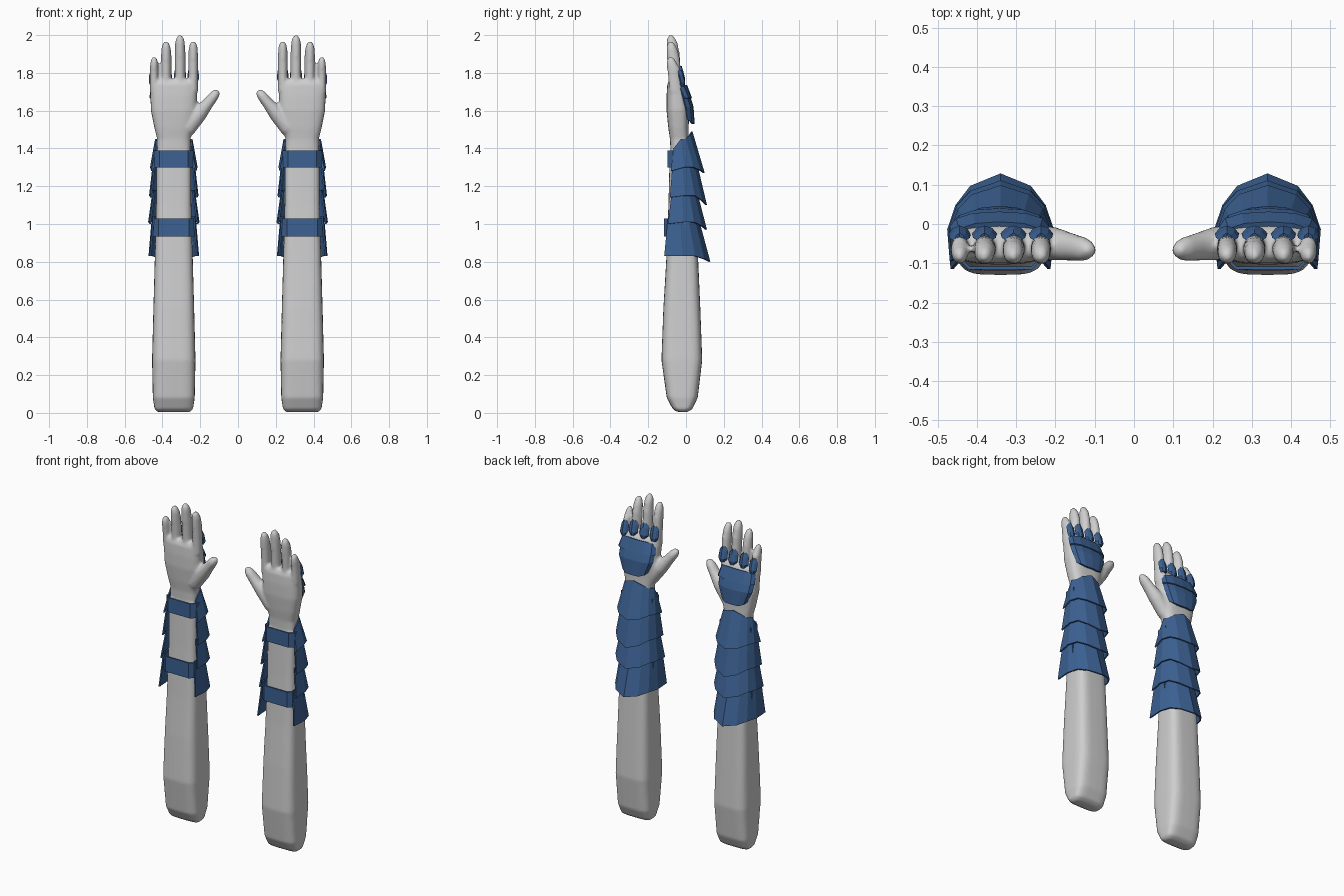
import bpy, bmesh, math

cube = bpy.data.objects.get("Cube")
if cube:
    bpy.data.objects.remove(cube)


def material(name, rgb):
    m = bpy.data.materials.new(name)
    m.use_nodes = True
    m.diffuse_color = (*rgb, 1)
    bsdf = next(n for n in m.node_tree.nodes if n.type == 'BSDF_PRINCIPLED')
    bsdf.inputs["Base Color"].default_value = (*rgb, 1)
    return m


GREY = material("pale grey", (0.62, 0.62, 0.62))
BLUE = material("steel blue", (0.045, 0.12, 0.29))
CX = 0.34  # distance of each arm from the centre


def finish(name, bm, mat):
    bmesh.ops.recalc_face_normals(bm, faces=bm.faces)
    me = bpy.data.meshes.new(name)
    bm.to_mesh(me)
    bm.free()
    me.materials.append(mat)
    ob = bpy.data.objects.new(name, me)
    bpy.context.collection.objects.link(ob)
    return ob


def skin_rows(bm, rows, closed):
    n = len(rows[0])
    for a, b in zip(rows, rows[1:]):
        for i in range(n if closed else n - 1):
            j = (i + 1) % n
            bm.faces.new((a[i], a[j], b[j], b[i]))


def loft(bm, s, rings, power=2.0, tilt=0.0, n=32):
    """Closed tube through rings of (x, y, z, half width, half depth)."""
    rows = []
    for x, y, z, rx, ry in rings:
        row = []
        for i in range(n):
            t = math.tau * i / n
            c, d = math.cos(t), math.sin(t)
            u = math.copysign(abs(c) ** (2 / power), c) * rx
            v = math.copysign(abs(d) ** (2 / power), d) * ry
            row.append(bm.verts.new((s * (x + u * math.cos(tilt)), y + v,
                                     z + u * math.sin(tilt))))
        rows.append(row)
    skin_rows(bm, rows, True)
    bm.faces.new(rows[0])
    bm.faces.new(rows[-1])


def shell(name, s, cx, rows, thick):
    """Open plate; each row is half a section from the middle outwards."""
    bm = bmesh.new()
    grid = []
    for row in rows:
        full = [(-x, y, z) for x, y, z in reversed(row) if x > 0] + list(row)
        grid.append([bm.verts.new((s * (cx + x), y, z)) for x, y, z in full])
    skin_rows(bm, grid, False)
    ob = finish(name, bm, BLUE)
    mod = ob.modifiers.new("thickness", 'SOLIDIFY')
    mod.thickness = thick
    mod.offset = 0
    return ob


def guard_row(w, back, front, zmid, zside, zfront):
    """Keeled section wrapping the back and both sides of the forearm."""
    d = back - front
    return [(0, back, zmid), (w * 0.58, back - d * 0.13, zmid + (zside - zmid) * 0.5),
            (w * 0.86, back - d * 0.33, zside), (w, back - d * 0.6, zside),
            (w * 0.95, front, zfront)]


# x, fingertip height, width, of index to little finger
FINGERS = [(0.237, 1.968, 0.026), (0.307, 2.0, 0.028),
           (0.381, 1.966, 0.027), (0.444, 1.886, 0.023)]

# forearm guard: top and bottom sections of each overlapping plate
GUARDS = [((0.095, 0.03, -0.065, 1.49, 1.45, 1.40), (0.122, 0.095, -0.08, 1.27, 1.30, 1.28)),
          ((0.105, 0.05, -0.07, 1.34, 1.34, 1.33), (0.127, 0.107, -0.085, 1.10, 1.15, 1.14)),
          ((0.108, 0.055, -0.075, 1.17, 1.18, 1.17), (0.132, 0.107, -0.095, 0.97, 1.01, 1.00)),
          ((0.112, 0.06, -0.095, 1.04, 1.04, 1.04), (0.130, 0.125, -0.115, 0.80, 0.83, 0.83))]

for s, side in ((1, "left"), (-1, "right")):
    # forearm, palm, fingers and thumb, fused into one skin
    bm = bmesh.new()
    loft(bm, s, [(CX, -0.018, 0.004, 0.085, 0.025), (CX, -0.018, 0.02, 0.102, 0.052),
                 (CX, -0.02, 0.08, 0.111, 0.082), (CX, -0.022, 0.28, 0.115, 0.108),
                 (CX, -0.022, 0.55, 0.108, 0.098), (CX, -0.02, 0.8, 0.101, 0.085),
                 (CX, -0.025, 1.1, 0.093, 0.068), (CX, -0.03, 1.38, 0.092, 0.056)], 4.0)
    loft(bm, s, [(CX, -0.03, 1.34, 0.09, 0.05), (CX, -0.035, 1.45, 0.088, 0.05),
                 (CX, -0.04, 1.51, 0.103, 0.054), (CX, -0.043, 1.6, 0.121, 0.06),
                 (CX, -0.048, 1.68, 0.124, 0.055), (CX, -0.054, 1.74, 0.125, 0.045),
                 (CX, -0.057, 1.765, 0.118, 0.03)], 3.0)
    for x, top, r in FINGERS:
        h = top - 1.72
        loft(bm, s, [(x, -0.056, 1.70, r, 0.034), (x, -0.06, 1.72 + h * 0.3, r, 0.034),
                     (x, -0.067, 1.72 + h * 0.65, r, 0.034),
                     (x, -0.074, top - 0.04, r * 0.93, 0.029),
                     (x, -0.079, top - 0.015, r * 0.72, 0.021),
                     (x, -0.081, top, r * 0.3, 0.008)], n=20)
    loft(bm, s, [(0.275, -0.045, 1.505, 0.05, 0.045), (0.206, -0.05, 1.585, 0.043, 0.043),
                 (0.162, -0.058, 1.635, 0.031, 0.036), (0.128, -0.064, 1.678, 0.027, 0.031),
                 (0.112, -0.066, 1.698, 0.02, 0.021), (0.105, -0.066, 1.707, 0.008, 0.01)],
         tilt=math.radians(39), n=20)
    arm = finish(side + "_arm", bm, GREY)
    mod = arm.modifiers.new("fuse", 'REMESH')
    mod.mode = 'VOXEL'
    mod.voxel_size = 0.009
    mod.use_smooth_shade = True
    mod = arm.modifiers.new("soften", 'SMOOTH')
    mod.factor = 0.5
    mod.iterations = 4

    # overlapping forearm plates
    for i, (top, bottom) in enumerate(GUARDS):
        shell(f"{side}_forearm_plate_{i + 1}", s, CX,
              [guard_row(*top), guard_row(*bottom)], 0.008)

    # straps across the inside of the forearm
    for name, z0, z1, w, y in (("wrist", 1.30, 1.39, 0.104, -0.093),
                               ("elbow", 0.935, 1.03, 0.110, -0.112)):
        shell(f"{side}_{name}_strap", s, CX,
              [[(0, y, z), (w * 0.72, y, z), (w * 0.96, y + 0.025, z), (w, 0.0, z)]
               for z in (z0, z1)], 0.008)

    # back-of-hand plate and knuckle band
    def hand_row(w, y, z, drop):
        return [(0, y, z), (w * 0.55, y - 0.004, z), (w * 0.88, y - 0.016, z + drop),
                (w, y - 0.036, z + drop * 2)]
    shell(side + "_hand_plate", s, CX + 0.003,
          [hand_row(0.116, 0.012, 1.69, 0), hand_row(0.112, 0.034, 1.62, 0),
           hand_row(0.08, 0.04, 1.53, 0.012)], 0.012)
    shell(side + "_knuckle_band", s, CX + 0.003,
          [hand_row(0.112, 0.0, 1.735, -0.006), hand_row(0.122, 0.026, 1.665, 0)], 0.012)

    # pointed plate on the back of each finger
    for i, (x, top, r) in enumerate(FINGERS):
        z = 1.79 - max(0, x - 0.38) * 0.3
        shell(f"{side}_finger_plate_{i + 1}", s, x,
              [[(0, y, z + h), (w * 0.6, y - 0.005, z + h), (w, y - 0.018, z + h)]
               for h, w, y in ((0.043, r * 0.35, -0.028), (0.018, r * 0.9, -0.02),
                               (-0.022, r, -0.01), (-0.042, r * 0.5, -0.012))], 0.012)
